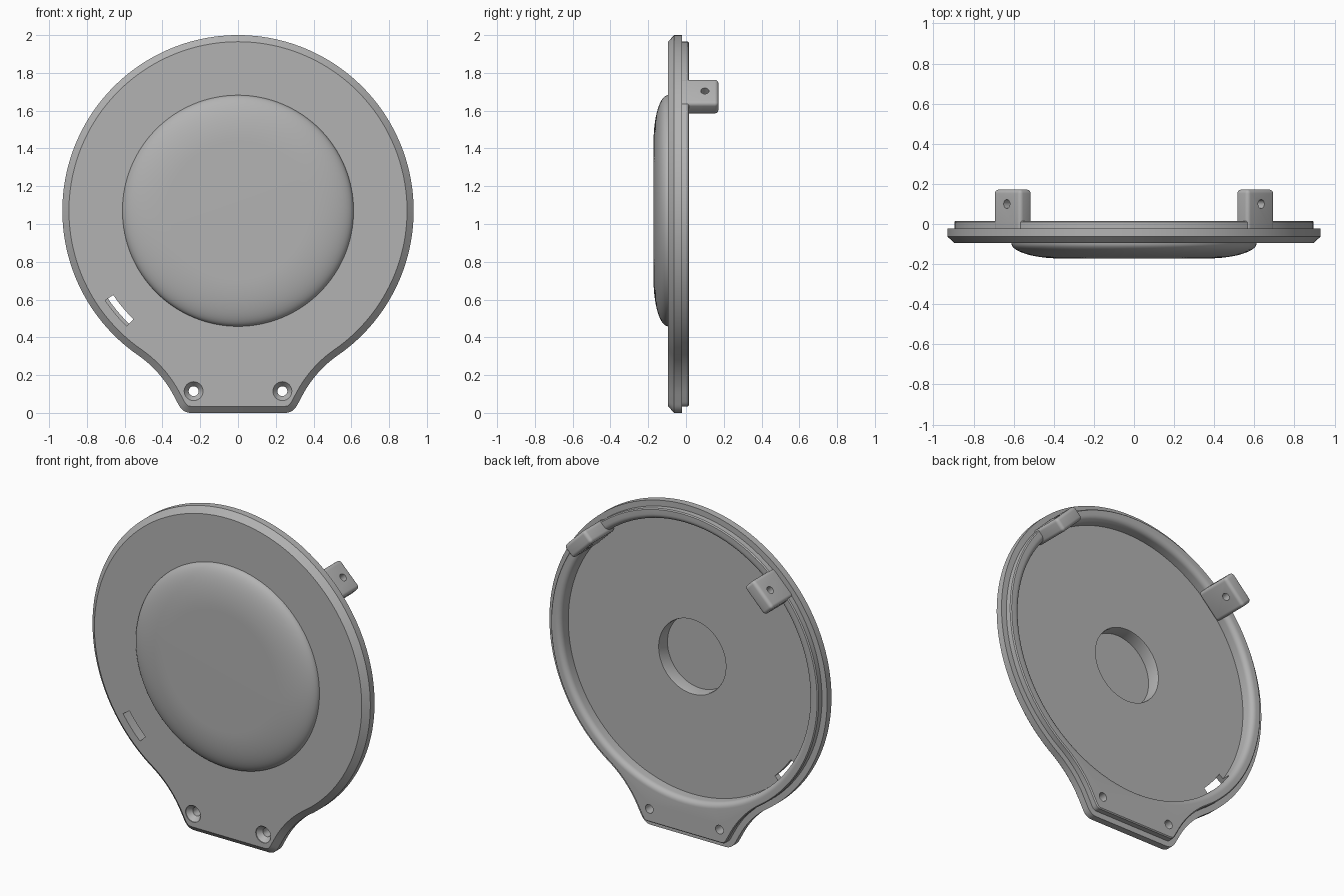
import bpy, bmesh
from math import sin, cos, pi, radians
from mathutils import Vector

cube = bpy.data.objects.get("Cube")
if cube:
    bpy.data.objects.remove(cube, do_unlink=True)

MID_Z = 1.07      # height of the disc centre
DISC_R = 0.93

grey = bpy.data.materials.new("plain_grey")
grey.use_nodes = True
grey.diffuse_color = (0.45, 0.45, 0.45, 1)
grey.node_tree.nodes["Principled BSDF"].inputs["Base Color"].default_value = grey.diffuse_color


def arc(cx, cz, r, start, end, n):
    angles = [radians(start + (end - start) * i / n) for i in range(n + 1)]
    return [Vector((cx + r * cos(a), cz + r * sin(a))) for a in angles]


def inset(points, d):
    """Move a counter-clockwise outline inward by d."""
    out = []
    for i, p in enumerate(points):
        t = (p - points[i - 1]).normalized() + (points[(i + 1) % len(points)] - p).normalized()
        t.normalize()
        out.append(p + Vector((-t.y, t.x)) * d)
    return out


def loft(name, rings):
    """Closed solid through (outline, y) rings."""
    bm = bmesh.new()
    loops = [[bm.verts.new((p.x, y, p.y)) for p in pts] for pts, y in rings]
    for a, b in zip(loops, loops[1:]):
        for i in range(len(a)):
            j = (i + 1) % len(a)
            bm.faces.new((a[i], a[j], b[j], b[i]))
    bm.faces.new(loops[0])
    bm.faces.new(loops[-1])
    bmesh.ops.recalc_face_normals(bm, faces=bm.faces)
    mesh = bpy.data.meshes.new(name)
    bm.to_mesh(mesh)
    bm.free()
    obj = bpy.data.objects.new(name, mesh)
    bpy.context.collection.objects.link(obj)
    return obj


def lathe(name, profile, x=0, z=MID_Z, n=128):
    """Round solid about the y direction from (radius, y) pairs."""
    return loft(name, [(arc(x, z, r, 0, 360, n)[:-1], y) for r, y in profile])


def apply(obj, modifier):
    with bpy.context.temp_override(object=obj, active_object=obj):
        bpy.ops.object.modifier_apply(modifier=modifier.name)


def boolean(obj, tool, operation="DIFFERENCE"):
    mod = obj.modifiers.new("cut", "BOOLEAN")
    mod.operation = operation
    mod.solver = "EXACT"
    mod.object = tool
    apply(obj, mod)
    bpy.data.objects.remove(tool, do_unlink=True)


def finish(obj):
    obj.data.materials.clear()
    obj.data.materials.append(grey)
    bpy.ops.object.select_all(action="DESELECT")
    obj.select_set(True)
    bpy.context.view_layer.objects.active = obj
    bpy.ops.object.shade_smooth_by_angle(angle=radians(32))


# Outline: rounded foot corner, concave neck, then the big disc
c0, c1, c2 = Vector((0.25, 0)), Vector((0.2915, 0)), Vector((0.315, 0.044))
corner = [c0.lerp(c1, i / 8).lerp(c1.lerp(c2, i / 8), i / 8) for i in range(9)]
neck = arc(0.872, -0.187, 0.6, 152, 124.75, 14)
disc = arc(0, MID_Z, DISC_R, -55.25, 90, 72)
right = corner + neck + disc[1:]
outline = right + [Vector((-p.x, p.y)) for p in reversed(right[:-1])]

# Cover plate: chamfered front edge, stepped lip at the back
step = inset(outline, 0.035)
plate = loft("cover_plate", [
    (step, -0.095), (outline, -0.063), (outline, -0.022),
    (step, -0.022), (step, 0.010), (inset(outline, 0.041), 0.016)])

# Raised cushion-shaped dome on the front
dome = [(0.612, -0.08)]
for i in range(15):
    a = pi / 2 * i / 14
    dome.append((0.362 + 0.25 * cos(a), -0.095 - 0.077 * sin(a)))
boolean(plate, lathe("dome", dome), "UNION")

# Shallow back recess with a rounded rim
recess = [(0.83, -0.06), (0.83, -0.016)]
for i in range(1, 7):
    a = pi / 2 * i / 6
    recess.append((0.862 - 0.032 * cos(a), -0.016 + 0.032 * sin(a)))
recess.append((0.862, 0.05))
boolean(plate, lathe("recess_cutter", recess))

# Round pocket behind the dome
boolean(plate, lathe("pocket_cutter", [(0.222, -0.14), (0.222, -0.07), (0.228, -0.05)], n=96))

# Curved slot near the rim
slot = arc(0, MID_Z, 0.848, 214, 226, 10) + arc(0, MID_Z, 0.797, 226, 214, 10)
boolean(plate, loft("slot_cutter", [(slot, -0.2), (slot, -0.01)]))

# Countersunk screw holes in the foot
for side in (-1, 1):
    screw = [(0.05, -0.12), (0.05, -0.09), (0.026, -0.06), (0.026, 0.05)]
    boolean(plate, lathe("screw_cutter", screw, side * 0.235, 0.115, 40))
finish(plate)

# Two drilled tabs on the back rim, turned to face outward
for side, label in ((1, "left"), (-1, "right")):
    turn = (0, side * pi / 4, 0)
    mid = Vector((side * sin(pi / 4), 0, cos(pi / 4)))
    bpy.ops.mesh.primitive_cube_add(
        size=1, location=mid * 0.8545 + Vector((0, 0.056, MID_Z)), rotation=turn)
    tab = bpy.context.object
    tab.name = label + "_tab"
    tab.scale = (0.19, 0.232, 0.085)
    bpy.ops.object.transform_apply(location=True, rotation=True, scale=True)
    bevel = tab.modifiers.new("round", "BEVEL")
    bevel.width = 0.02
    bevel.segments = 5
    apply(tab, bevel)
    bpy.ops.mesh.primitive_cylinder_add(
        vertices=32, radius=0.022, depth=0.3,
        location=mid * 0.8545 + Vector((0, 0.1, MID_Z)), rotation=turn)
    boolean(tab, bpy.context.object)
    finish(tab)
